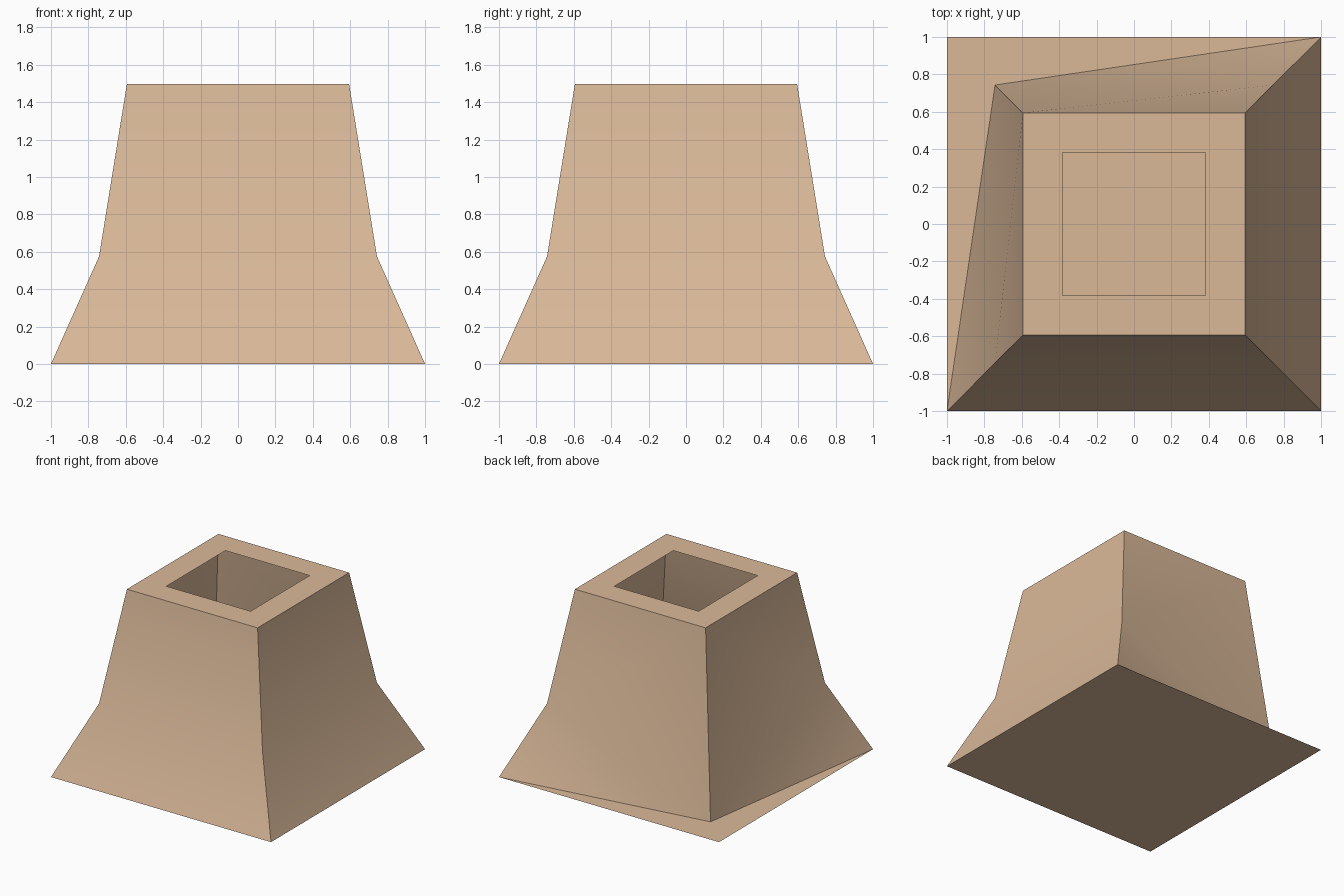
import bpy
import bmesh
import math

if "Cube" in bpy.data.objects:
    bpy.data.objects.remove(bpy.data.objects["Cube"])

clay = bpy.data.materials.new("warm_beige")
clay.diffuse_color = (0.70, 0.485, 0.318, 1.0)
clay.use_nodes = True
clay.node_tree.nodes["Principled BSDF"].inputs["Base Color"].default_value = clay.diffuse_color

CORNERS = [(-1, -1), (1, -1), (1, 1), (-1, 1)]  # front-left, then counter-clockwise
DENTED = 3                                      # back-left corner is pushed to the floor

bm = bmesh.new()


def ring(half, z):
    return [bm.verts.new((x * half, y * half, z)) for x, y in CORNERS]


base = ring(1.0, 0.0)
waist = ring(0.743, 0.575)
rim = ring(0.594, 1.497)
mouth = ring(0.383, 1.497)
waist[DENTED].co.z = 0.0

# Flared walls: plain quads, split into triangles beside the dented corner
for i in range(4):
    j = (i + 1) % 4
    if i == DENTED:
        tris = [(base[i], base[j], waist[i]), (base[j], waist[j], waist[i]),
                (waist[i], waist[j], rim[i]), (waist[j], rim[j], rim[i])]
        for t in tris:
            bm.faces.new(t)
    elif j == DENTED:
        tris = [(base[i], base[j], waist[j]), (base[i], waist[j], waist[i]),
                (waist[i], waist[j], rim[j]), (waist[i], rim[j], rim[i])]
        for t in tris:
            bm.faces.new(t)
    else:
        bm.faces.new((base[i], base[j], waist[j], waist[i]))
        bm.faces.new((waist[i], waist[j], rim[j], rim[i]))
    # Flat rim around the open mouth
    bm.faces.new((rim[i], rim[j], mouth[j], mouth[i]))

# Closed floor
bm.faces.new(base[::-1])

mesh = bpy.data.meshes.new("flared_pot")
bm.to_mesh(mesh)
bm.free()
mesh.materials.append(clay)

pot = bpy.data.objects.new("flared_pot", mesh)
bpy.context.collection.objects.link(pot)
bpy.context.view_layer.objects.active = pot
pot.select_set(True)
bpy.ops.object.shade_smooth_by_angle(angle=math.radians(30))
